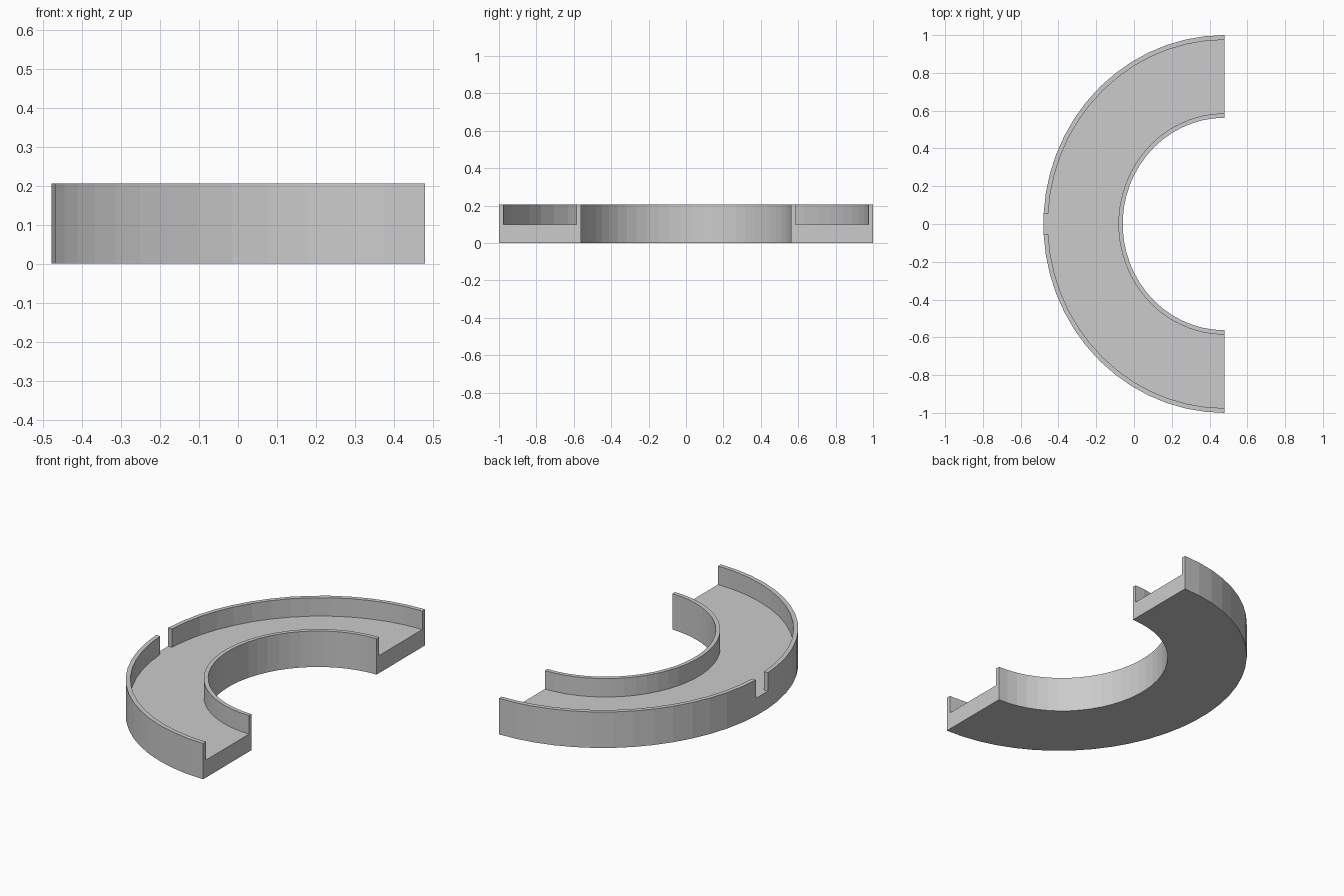
import bpy, bmesh, math

if "Cube" in bpy.data.objects:
    bpy.data.objects.remove(bpy.data.objects["Cube"])

SEGS = 29            # odd, so the middle segment is the slot
CX, SX = 0.48, 0.96  # centre of the arc and its squash along x
FLOOR, TOP = 0.10, 0.205
RO, RO2 = 1.0, 0.975      # outer wall radii
RI2, RI = 0.586, 0.5625   # inner wall radii

# U-shaped tray cross-section (radius, height)
PROFILE = [(RO, 0), (RO, FLOOR), (RO, TOP), (RO2, TOP), (RO2, FLOOR),
           (RI2, FLOOR), (RI2, TOP), (RI, TOP), (RI, 0)]
N = len(PROFILE)
FULL = [(i, (i + 1) % N) for i in range(N)]
# Same section with the outer wall removed down to the floor
SLOT = [(0, 1), (1, 4)] + FULL[4:]

bm = bmesh.new()
rings = []
for s in range(SEGS + 1):
    a = math.pi * (0.5 + s / SEGS)
    rings.append([bm.verts.new((CX + SX * r * math.cos(a), r * math.sin(a), z))
                  for r, z in PROFILE])

# Sweep the section around the half ring
mid = SEGS // 2
for s in range(SEGS):
    p, q = rings[s], rings[s + 1]
    for i, j in (SLOT if s == mid else FULL):
        bm.faces.new((p[i], p[j], q[j], q[i]))

# Slot cheeks and the two open ends
for s in (mid, mid + 1):
    bm.faces.new([rings[s][i] for i in (1, 2, 3, 4)])
for ring in (rings[0], rings[-1]):
    bm.faces.new(ring)

bmesh.ops.recalc_face_normals(bm, faces=bm.faces)
mesh = bpy.data.meshes.new("curved_tray")
bm.to_mesh(mesh)
bm.free()
tray = bpy.data.objects.new("curved_tray", mesh)
bpy.context.collection.objects.link(tray)
